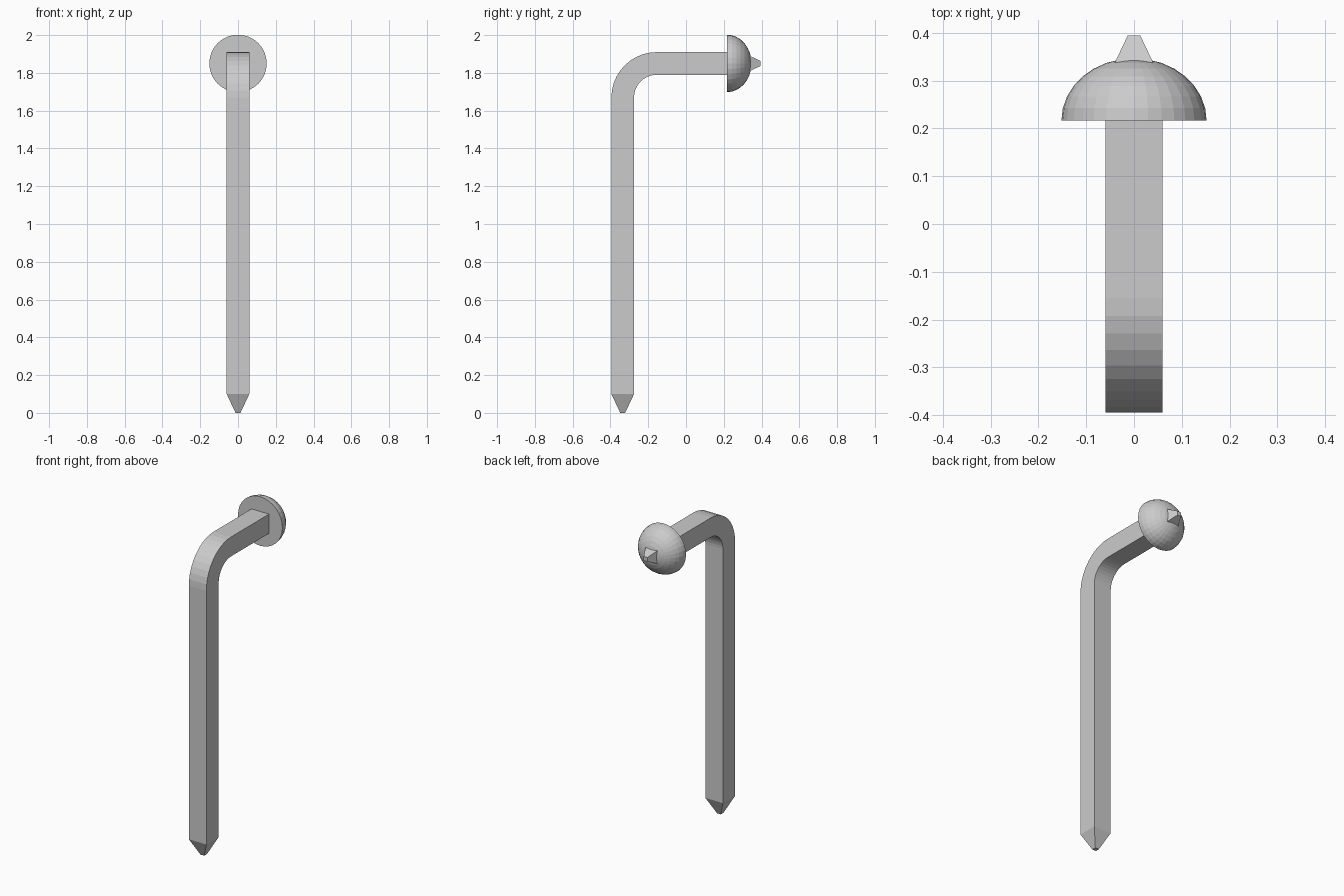
import bpy, bmesh
from math import sin, cos, pi

if "Cube" in bpy.data.objects:
    bpy.data.objects.remove(bpy.data.objects["Cube"])

Z_ARM, Y_POST, W = 1.85, -0.335, 0.06   # centre lines and half width


def loft(name, rings, caps=True):
    """Skin a list of closed rings of equal point count."""
    bm = bmesh.new()
    loops = [[bm.verts.new(p) for p in r] for r in rings]
    n = len(loops[0])
    for a, b in zip(loops, loops[1:]):
        for i in range(n):
            j = (i + 1) % n
            bm.faces.new((a[i], a[j], b[j], b[i]))
    if caps:
        bm.faces.new(loops[0][::-1])
        bm.faces.new(loops[-1])
    bmesh.ops.recalc_face_normals(bm, faces=bm.faces)
    me = bpy.data.meshes.new(name)
    bm.to_mesh(me)
    bm.free()
    ob = bpy.data.objects.new(name, me)
    bpy.context.collection.objects.link(ob)
    return ob


def square(y, z, h, angle=0.0):
    """Square ring; angle 0 lies flat, pi/2 faces along y."""
    c, s = cos(angle), sin(angle)
    return [(u * h, y + v * h * c, z - v * h * s)
            for u, v in ((-1, -1), (1, -1), (1, 1), (-1, 1))]


# Bent square bar with tapered foot
BEND, STEPS = 0.18, 10
rings = [square(Y_POST, 0, 0.013), square(Y_POST, 0.1, W)]
for k in range(STEPS + 1):
    a = k * pi / 2 / STEPS
    rings.append(square(Y_POST + BEND * (1 - cos(a)),
                        Z_ARM - BEND * (1 - sin(a)), W, a))
rings.append(square(0.22, Z_ARM, W, pi / 2))
loft("bent_bar", rings)

# Domed head facing the back
SEG, ROWS, R, DEPTH, Y_HEAD = 32, 8, 0.152, 0.13, 0.217
dome = []
for k in range(ROWS):
    a = k * pi / 2 / ROWS
    dome.append([(R * cos(a) * cos(2 * pi * i / SEG), Y_HEAD + DEPTH * sin(a),
                  Z_ARM + R * cos(a) * sin(2 * pi * i / SEG)) for i in range(SEG)])
dome.append([(0, Y_HEAD + DEPTH, Z_ARM)] * SEG)
head = loft("domed_head", dome)
bm = bmesh.new()
bm.from_mesh(head.data)
bmesh.ops.remove_doubles(bm, verts=bm.verts, dist=1e-5)
bm.normal_update()
bmesh.ops.recalc_face_normals(bm, faces=bm.faces)
bm.to_mesh(head.data)
bm.free()

# Small tapered point on the head
loft("head_point", [square(0.336, Z_ARM, 0.041, pi / 2),
                    square(0.395, Z_ARM, 0.013, pi / 2)])
